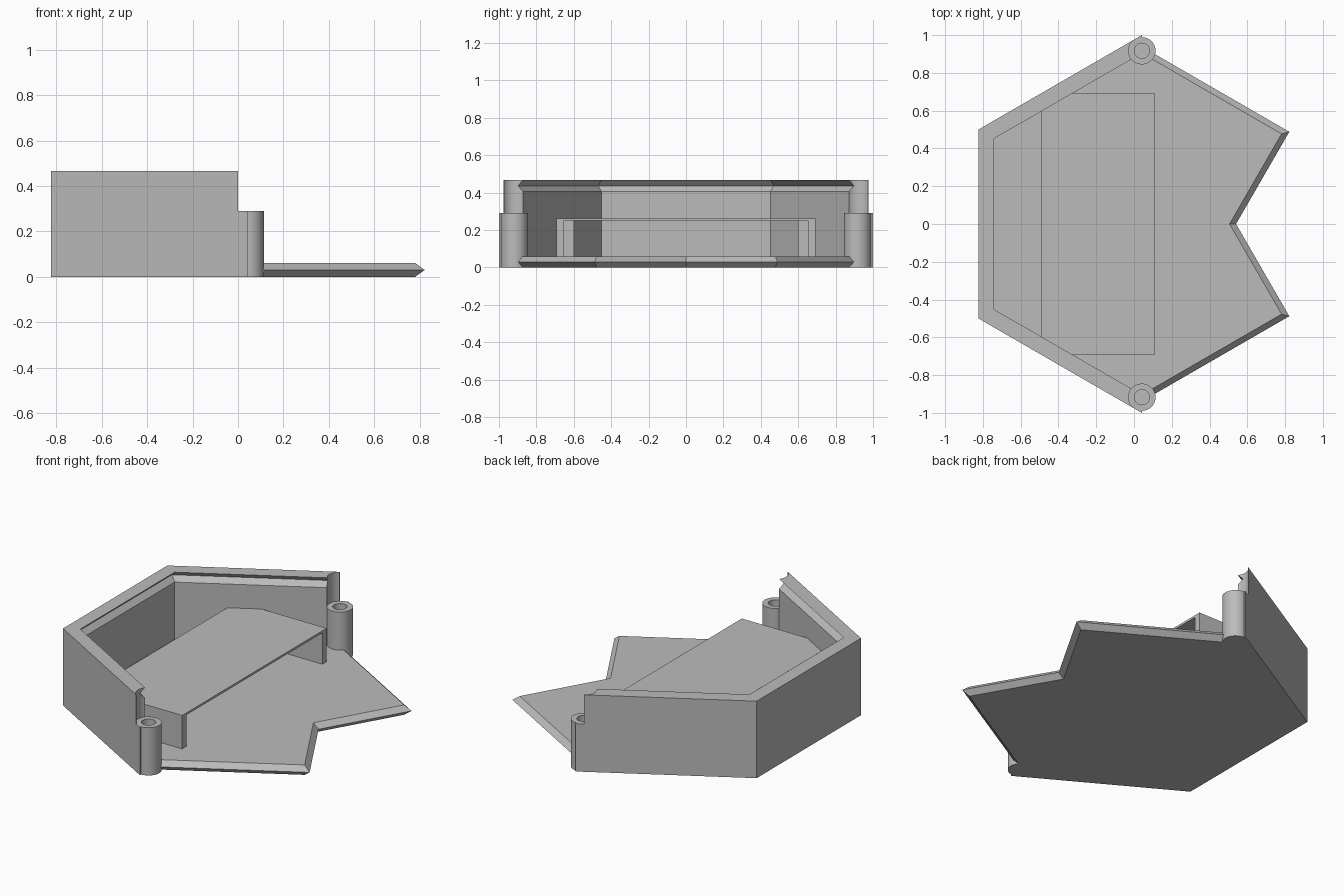
import bpy, bmesh, math

cube = bpy.data.objects.get("Cube")
if cube:
    bpy.data.objects.remove(cube, do_unlink=True)

CX = 0.042                              # centre of the hexagon
OUTER, INNER, SLOT = 0.866, 0.783, 0.813  # distances from centre to the sides
FLOOR, STEP, TOP = 0.06, 0.29, 0.467    # heights
POST_Y, POST_R, HOLE_R = 0.917, 0.072, 0.04

grey = bpy.data.materials.new("plain_grey")
grey.use_nodes = True
grey.diffuse_color = (0.5, 0.5, 0.5, 1)
grey.node_tree.nodes["Principled BSDF"].inputs["Base Color"].default_value = (0.5, 0.5, 0.5, 1)


def finish(name, bm):
    bmesh.ops.recalc_face_normals(bm, faces=bm.faces)
    mesh = bpy.data.meshes.new(name)
    bm.to_mesh(mesh)
    bm.free()
    mesh.materials.append(grey)
    obj = bpy.data.objects.new(name, mesh)
    bpy.context.collection.objects.link(obj)
    return obj


def loft(name, loops, closed_sections=True):
    """Skin a row of equal point loops and cap both ends."""
    bm = bmesh.new()
    rows = [[bm.verts.new(p) for p in loop] for loop in loops]
    n = len(rows[0])
    for a, b in zip(rows, rows[1:]):
        for i in range(n):
            j = (i + 1) % n
            bm.faces.new((a[i], a[j], b[j], b[i]))
    bm.faces.new(rows[0])
    bm.faces.new(rows[-1])
    return finish(name, bm)


def prism(name, outline, z0, z1):
    return loft(name, [[(x, y, z) for x, y in outline] for z in (z0, z1)])


def circle(y, r, n=48):
    return [(CX + r * math.cos(math.tau * i / n), y + r * math.sin(math.tau * i / n))
            for i in range(n)]


def corner(apothem, degrees):
    r = apothem / math.cos(math.pi / 6)
    a = math.radians(degrees)
    return CX + r * math.cos(a), r * math.sin(a)


def cut(obj, cutter):
    cutter.hide_render = True
    mod = obj.modifiers.new("cut", 'BOOLEAN')
    mod.operation, mod.solver, mod.object = 'DIFFERENCE', 'EXACT', cutter
    bpy.context.view_layer.objects.active = obj
    bpy.ops.object.modifier_apply(modifier=mod.name)
    bpy.data.objects.remove(cutter, do_unlink=True)


def smooth(obj):
    bpy.ops.object.select_all(action='DESELECT')
    obj.select_set(True)
    bpy.context.view_layer.objects.active = obj
    bpy.ops.object.shade_smooth_by_angle(angle=math.radians(25))


# Half-hexagon wall with a V slot under its rim
mid = (TOP + TOP - FLOOR) / 2
section = [(OUTER, 0), (OUTER, TOP), (INNER, TOP), (SLOT, mid), (INNER, TOP - FLOOR), (INNER, 0)]
wall = loft("wall", [[(*corner(a, deg), z) for a, z in section] for deg in (90, 150, 210, 270)])
cut(wall, prism("end_cutter", [(0, -2), (1, -2), (1, 2), (0, 2)], STEP, 1))
for side in (1, -1):
    cut(wall, prism("round_cutter", circle(side * POST_Y, POST_R - 0.001), -0.1, 1))
smooth(wall)


# Floor with a pointed tongue edge and a notch on the right
def floor_outline(a):
    d = a - 0.345
    c, s = math.cos(math.pi / 6), 0.5
    reach = a + CX * s
    tip = (s * reach + c * d, c * reach - s * d)
    return [corner(a, 90), corner(INNER, 150), corner(INNER, 210), corner(a, 270),
            (tip[0], -tip[1]), (d / c, 0), tip]


loft("floor", [[(x, y, z) for x, y in floor_outline(a)]
               for a, z in ((INNER, 0), (SLOT, FLOOR / 2), (INNER, FLOOR))])

# Hollow hinge posts, blind at the bottom
for side, label in ((1, "back"), (-1, "front")):
    rings = ((POST_R, 0), (POST_R, STEP), (HOLE_R, STEP), (HOLE_R, FLOOR))
    smooth(loft(label + "_post", [[(x, y, z) for x, y in circle(side * POST_Y, r)]
                                  for r, z in rings]))

# Raised shelf, its side legs and the rear corner blocks
RIGHT, LEFT, HALF, REAR, SHELF = 0.11, -0.49, 0.692, 0.598, 0.25


def wall_x(y):
    return CX - (INNER * 2 / math.sqrt(3) - y) * math.sqrt(3)


half = [(RIGHT, HALF), (wall_x(HALF), HALF), (LEFT, REAR)]
prism("shelf", half + [(x, -y) for x, y in reversed(half)], SHELF, SHELF + 0.013)
for side, label in ((1, "back"), (-1, "front")):
    y_in = HALF - 0.04
    leg = [(RIGHT, HALF), (wall_x(HALF), HALF), (wall_x(y_in), y_in), (RIGHT, y_in)]
    block = [(LEFT, REAR), (wall_x(y_in), REAR), (wall_x(y_in), y_in)]
    prism(label + "_leg", [(x, side * y) for x, y in leg], FLOOR, SHELF)
    prism(label + "_corner_block", [(x, side * y) for x, y in block], FLOOR, SHELF)
